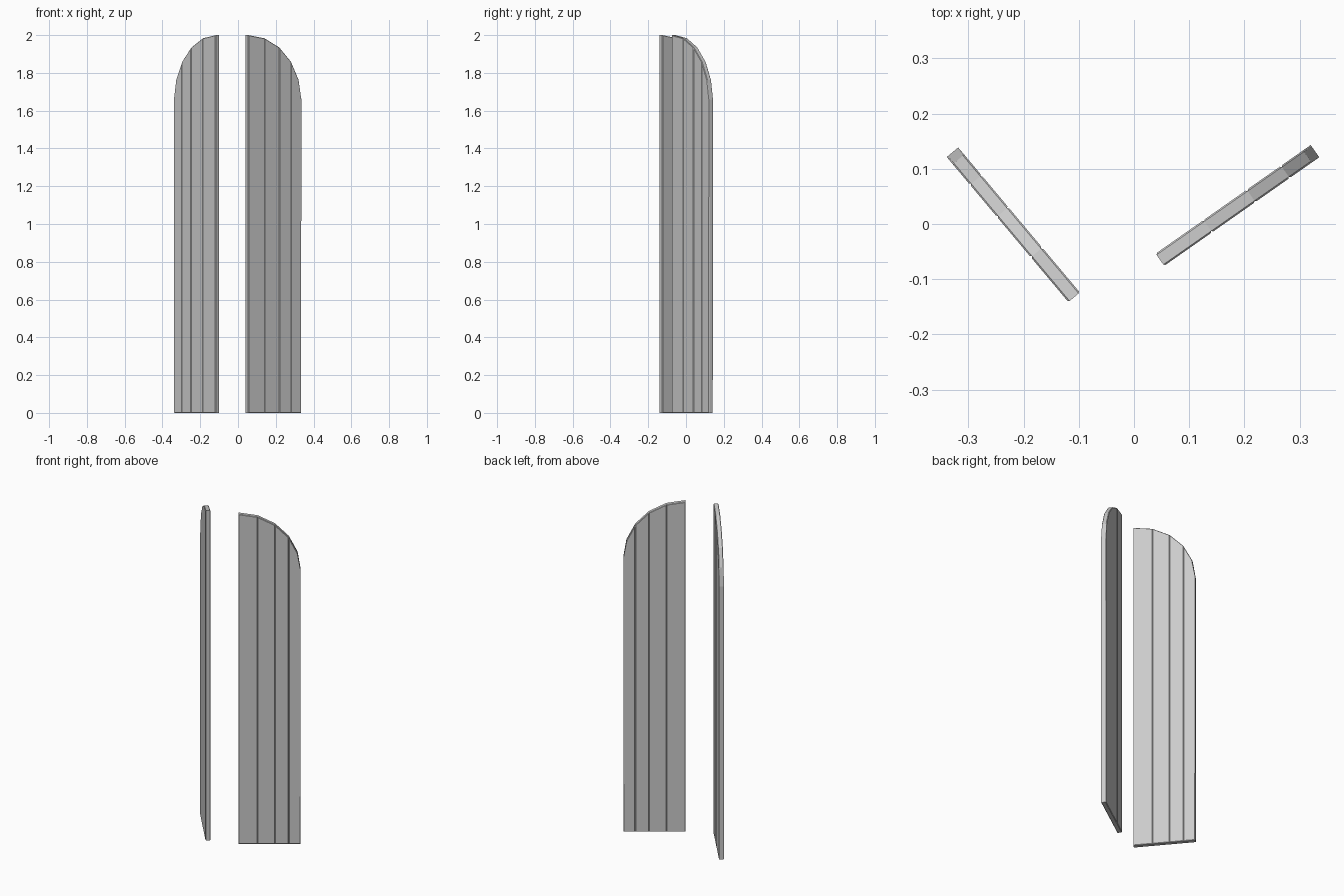
import bpy, bmesh
from math import sin, cos, radians
from mathutils import Vector

if "Cube" in bpy.data.objects:
    bpy.data.objects.remove(bpy.data.objects["Cube"])

R = 0.343          # leaf width and arch radius
H = 2.0            # total height
T = 0.027          # plank thickness
BEVEL = 0.0028     # chamfer around each plank face


def arch(deg):
    """Point of the arched top: distance from hinge, height."""
    a = radians(deg)
    return (R * (1 - cos(a)), H - R + R * sin(a))


def plank(name, angles, hinge, direction):
    top = [arch(a) for a in angles]
    outline = [(top[0][0], 0.0)] + top + [(top[-1][0], 0.0)]
    d = Vector(direction).normalized()
    n = Vector((-d.y, d.x, 0))
    h = Vector(hinge)
    bm = bmesh.new()
    loops = [[bm.verts.new(h + d * s + n * t + Vector((0, 0, z))) for s, z in outline]
             for t in (-T / 2, T / 2)]
    front = bm.faces.new(loops[0])
    back = bm.faces.new(loops[1][::-1])
    for i in range(len(outline)):
        j = (i + 1) % len(outline)
        bm.faces.new((loops[0][j], loops[0][i], loops[1][i], loops[1][j]))
    # chamfer the outline of both broad faces
    bmesh.ops.bevel(bm, geom=list(front.edges) + list(back.edges), offset=BEVEL,
                    segments=1, affect='EDGES', profile=0.5)
    bmesh.ops.recalc_face_normals(bm, faces=bm.faces)
    mesh = bpy.data.meshes.new(name)
    bm.to_mesh(mesh)
    bm.free()
    bpy.context.collection.objects.link(bpy.data.objects.new(name, mesh))


def leaf(side, hinge, direction):
    # narrow hinge plank carries two arch segments, the rest one each
    for i, angles in enumerate([(0, 18, 36), (36, 54), (54, 72), (72, 90)]):
        plank(f"{side}_door_plank_{i + 1}", angles, hinge, direction)


# two half-open door leaves
leaf("right", (0.328, 0.132, 0), (-cos(radians(35)), -sin(radians(35)), 0))
leaf("left", (-0.329, 0.130, 0), (cos(radians(50)), -sin(radians(50)), 0))
